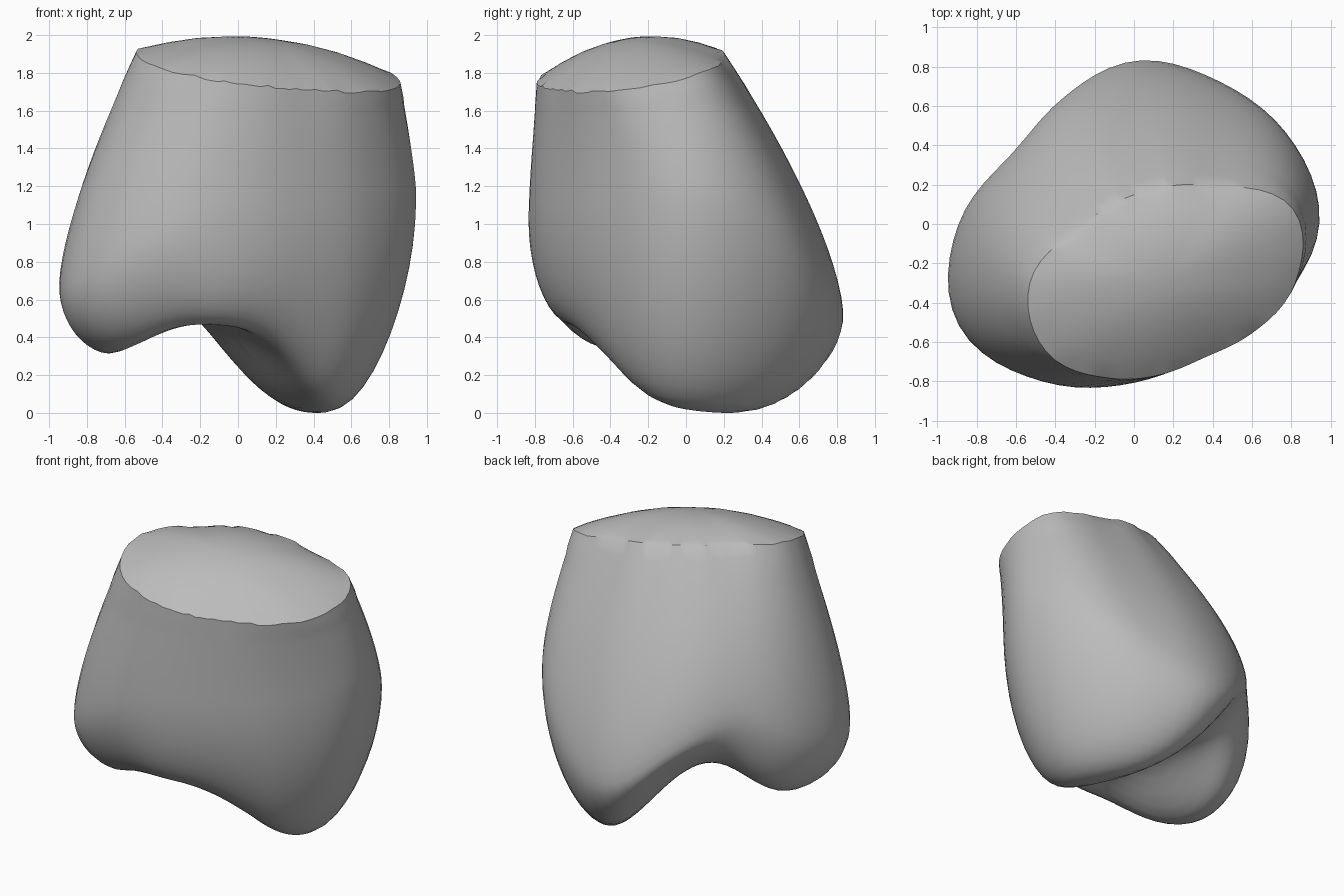
import bpy, bmesh, random
from math import sin, cos, pi, radians
from mathutils import Vector

random.seed(4)
cube = bpy.data.objects.get("Cube")
if cube:
    bpy.data.objects.remove(cube, do_unlink=True)

SEGMENTS = 72

# Radii and heights around the body, one every 30 degrees starting at +x
RIM_RADIUS = [.66, .75, .57, .49, .48, .53, .69, .70, .56, .46, .43, .51]
BELLY_RADIUS = [.95, .91, .85, .84, .74, .72, .90, 1.04, .93, .81, .76, .83]
BELLY_HEIGHT = [1.15, .95, .65, .53, .8, .95, .75, .68, .92, 1.08, 1.1, 1.15]
RIM_CENTRE = Vector((.16, -.3))
DOME = .15


def around(values, angle):
    """Smooth closed interpolation of evenly spaced values."""
    n = len(values)
    pos = (angle % (2 * pi)) / (2 * pi) * n
    i = int(pos)
    f = pos - i
    a, b, c, d = (values[(i + k) % n] for k in (-1, 0, 1, 2))
    return b + f / 2 * (c - a + f * (2*a - 5*b + 4*c - d + f * (3*(b - c) + d - a)))


def ease(low, high, f):
    f = min(max(f, 0), 1)
    return low + (high - low) * (1 - cos(pi * f)) / 2


def underside(p):
    """Two hanging lobes, a raised saddle between them and a low front lip."""
    tilt = radians(20)
    along = p.x * cos(tilt) + p.y * sin(tilt)
    across = p.y * cos(tilt) - p.x * sin(tilt) - .06
    saddle = max(.45 - along, 0) / .73
    far_lobe = (-.28 - along) / .46
    if saddle < 1:
        z = ease(0, .55, saddle ** .93) + max(along - .45, 0) ** 2
        front_bend = ease(.35, -.25, saddle)
    else:
        z = ease(.55, .31, far_lobe)
        front_bend = ease(-.25, .45, far_lobe)
    bend = front_bend if across < 0 else .27
    return z + bend * across ** 2


def rim_plane(p):
    return 1.91 - .15 * p.x + .2 * p.y


def column(angle):
    """Points down one meridian: domed cap, wall, rounded lower edge, underside."""
    rim = RIM_CENTRE + Vector((cos(angle), sin(angle))) * around(RIM_RADIUS, angle)
    # Meridians lean on the +x side so that the wall stays convex
    turned = angle - .17 * max(0, cos(angle - radians(15)))
    belly = Vector((cos(turned), sin(turned))) * around(BELLY_RADIUS, turned)
    belly_z = around(BELLY_HEIGHT, turned)
    pts = []
    for k in (.2, .4, .6, .8, .92):
        p = RIM_CENTRE.lerp(rim, k)
        pts.append((*p, rim_plane(p) + DOME * (1 - k * k)))
    rim_z = rim_plane(rim) + random.uniform(-.008, .008)
    pts.append((*rim, rim_z))
    for i in range(1, 17):
        t = i / 16
        p = rim.lerp(belly, 1 - (1 - t) ** 1.45)
        pts.append((*p, rim_z + (belly_z - rim_z) * t))
    # The lower edge is tighter along the front
    inner = .52 + .18 * max(0, cos(turned - radians(225)))
    for i in range(1, 13):
        turn = pi / 2 * i / 12
        p = belly * (inner + (1 - inner) * cos(turn))
        base = underside(p)
        pts.append((*p, base + (belly_z - base) * (1 - sin(turn))))
    for i in range(1, 8):
        p = belly * inner * (1 - i / 8)
        pts.append((*p, underside(p)))
    return pts


# Body: meridians joined into one closed skin
bm = bmesh.new()
columns = [[bm.verts.new(p) for p in column(2 * pi * i / SEGMENTS)] for i in range(SEGMENTS)]
top = bm.verts.new((*RIM_CENTRE, rim_plane(RIM_CENTRE) + DOME))
bottom = bm.verts.new((0, 0, underside(Vector((0, 0)))))
for i, left in enumerate(columns):
    right = columns[(i + 1) % SEGMENTS]
    bm.faces.new((top, left[0], right[0]))
    bm.faces.new((bottom, right[-1], left[-1]))
    for j in range(len(left) - 1):
        bm.faces.new((left[j], left[j + 1], right[j + 1], right[j]))

# Soften everything below the rim, then rest it on the ground
soft = [v for col in columns for v in col[8:]] + [bottom]
for _ in range(3):
    bmesh.ops.smooth_vert(bm, verts=soft, factor=.5, use_axis_x=True, use_axis_y=True, use_axis_z=True)
lowest = min(v.co.z for v in bm.verts)
for v in bm.verts:
    v.co.z -= lowest
bmesh.ops.recalc_face_normals(bm, faces=bm.faces)

mesh = bpy.data.meshes.new("lobed_body")
bm.to_mesh(mesh)
bm.free()
body = bpy.data.objects.new("lobed_body", mesh)
bpy.context.collection.objects.link(body)

# Plain grey
grey = bpy.data.materials.new("plain_grey")
grey.use_nodes = True
colour = (.5, .5, .5, 1)
grey.diffuse_color = colour
grey.node_tree.nodes["Principled BSDF"].inputs["Base Color"].default_value = colour
mesh.materials.append(grey)

bpy.context.view_layer.objects.active = body
body.select_set(True)
bpy.ops.object.shade_smooth_by_angle(angle=radians(35))
